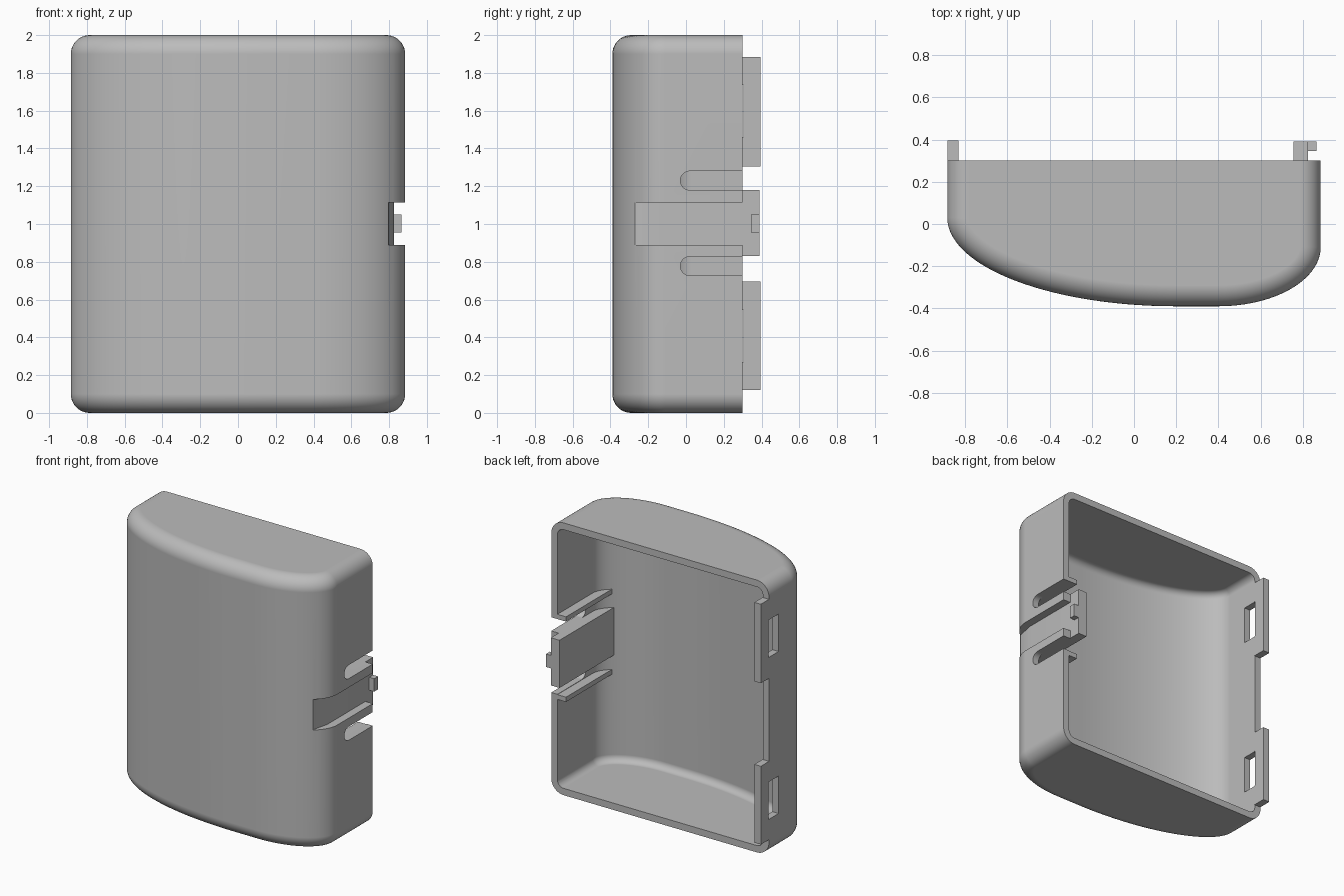
import bpy
import bmesh
import math
from mathutils import Vector

cube = bpy.data.objects.get("Cube")
if cube:
    bpy.data.objects.remove(cube)

grey = bpy.data.materials.new("matte_grey")
grey.use_nodes = True
grey.diffuse_color = (0.5, 0.5, 0.5, 1)
grey.node_tree.nodes["Principled BSDF"].inputs["Base Color"].default_value = (0.5, 0.5, 0.5, 1)

BACK = 0.3      # plane of the open rim
HEIGHT = 2.0
WALL = 0.05


def finish(name, bm):
    bmesh.ops.recalc_face_normals(bm, faces=bm.faces)
    mesh = bpy.data.meshes.new(name)
    bm.to_mesh(mesh)
    bm.free()
    mesh.materials.append(grey)
    obj = bpy.data.objects.new(name, mesh)
    bpy.context.collection.objects.link(obj)
    return obj


def loft(name, rings):
    """Skin closed rings and cap both ends."""
    bm = bmesh.new()
    loops = [[bm.verts.new(p) for p in ring] for ring in rings]
    n = len(loops[0])
    for a, b in zip(loops, loops[1:]):
        for i in range(n):
            j = (i + 1) % n
            bm.faces.new((a[i], a[j], b[j], b[i]))
    bm.faces.new(loops[0][::-1])
    bm.faces.new(loops[-1])
    return finish(name, bm)


def box(name, xs, ys, zs):
    return loft(name, [[(xs[0], ys[0], z), (xs[1], ys[0], z),
                        (xs[1], ys[1], z), (xs[0], ys[1], z)] for z in zs])


def cut(target, cutters):
    for cutter in cutters:
        cutter.hide_render = True
        mod = target.modifiers.new("cut", 'BOOLEAN')
        mod.operation = 'DIFFERENCE'
        mod.solver = 'EXACT'
        mod.object = cutter
        bpy.context.view_layer.objects.active = target
        bpy.ops.object.modifier_apply(modifier=mod.name)


def outline(inset, back):
    """Asymmetric bowed cross-section, moved inward by inset."""
    pts = [Vector((-0.885 + inset, back))]
    for (cx, cy, rx, ry, a0, a1, n) in ((0.2, 0.03, 1.085, 0.42, 180, 270, 28),
                                        (0.4, -0.11, 0.485, 0.28, 270, 360, 18)):
        for i in range(n + 1):
            a = math.radians(a0 + (a1 - a0) * i / n)
            normal = Vector((math.cos(a) / rx, math.sin(a) / ry)).normalized()
            pts.append(Vector((cx + rx * math.cos(a), cy + ry * math.sin(a))) - normal * inset)
    pts.append(Vector((0.885 - inset, back)))
    return pts


def rounded_body(name, inset, radius, back):
    """Outline stacked upward with rounded lower and upper edges."""
    steps = 10
    layers = []
    for i in range(steps + 1):
        a = math.pi / 2 * i / steps
        layers.append((inset + radius * (1 - math.sin(a)), inset + radius * (1 - math.cos(a))))
    layers += [(d, HEIGHT - z) for d, z in reversed(layers)]
    return loft(name, [[(p.x, p.y, z) for p in outline(d, back)] for d, z in layers])


# Hollow housing, with the clip backing and guide rails left standing in the cavity
housing = rounded_body("housing", 0, 0.1, BACK)
cavity = rounded_body("cavity_cutter", WALL, 0.05, 0.5)
ribs = [box("rib_helper", (0.755, 1), (-0.3, 0.6), (0.83, 1.18))]
for zs in ((1.28, 1.315), (0.69, 0.725)):
    ribs.append(box("rib_helper", (0.765, 1), (-0.3, 0.6), zs))
cut(cavity, ribs)
cut(housing, [cavity])

# Recessed channel down the clip, running out to the surface at the front
channel_xy = [(0.825, 0.5), (0.825, -0.14), (0.795, -0.27), (1, -0.27), (1, 0.5)]
channel = loft("channel_cutter", [[(x, y, z) for x, y in channel_xy] for z in (0.89, 1.115)])

# Round-ended relief slots either side of the clip
slots = []
for zc in (1.23, 0.7775):
    r = 0.05
    yz = [(0.5, zc + r)]
    for i in range(17):
        a = math.pi * (0.5 + i / 16)
        yz.append((0.02 + r * math.cos(a), zc + r * math.sin(a)))
    yz.append((0.5, zc - r))
    slots.append(loft("slot_cutter", [[(x, y, z) for y, z in yz] for x in (0.7, 1)]))
cut(housing, [channel] + slots)

# Hinge lips with latch windows through the opposite wall
windows = [box("window_cutter", (-1, -0.7), (0.19, 0.305), zs)
           for zs in ((0.27, 0.545), (1.46, 1.735))]
cut(housing, windows)
parts = [housing]
for name, zs, window in (("lower_lip", (0.12, 0.695), windows[0]),
                         ("upper_lip", (1.305, 1.885), windows[1])):
    lip = box(name, (-0.885, -0.832), (BACK, 0.395), zs)
    cut(lip, [window])
    parts.append(lip)

# Clip tab and its catch
parts.append(box("clip_tab", (0.755, 0.825), (BACK, 0.39), (0.83, 1.18)))
parts.append(box("clip_catch", (0.825, 0.865), (0.345, 0.39), (0.955, 1.05)))

for helper in [cavity, channel] + ribs + slots + windows:
    bpy.data.objects.remove(helper)

# Smooth rounded surfaces, crisp cut edges
bpy.ops.object.select_all(action='DESELECT')
for part in parts:
    part.select_set(True)
bpy.context.view_layer.objects.active = housing
bpy.ops.object.shade_smooth_by_angle(angle=math.radians(30))
weighted = housing.modifiers.new("even_shading", 'WEIGHTED_NORMAL')
weighted.keep_sharp = True
